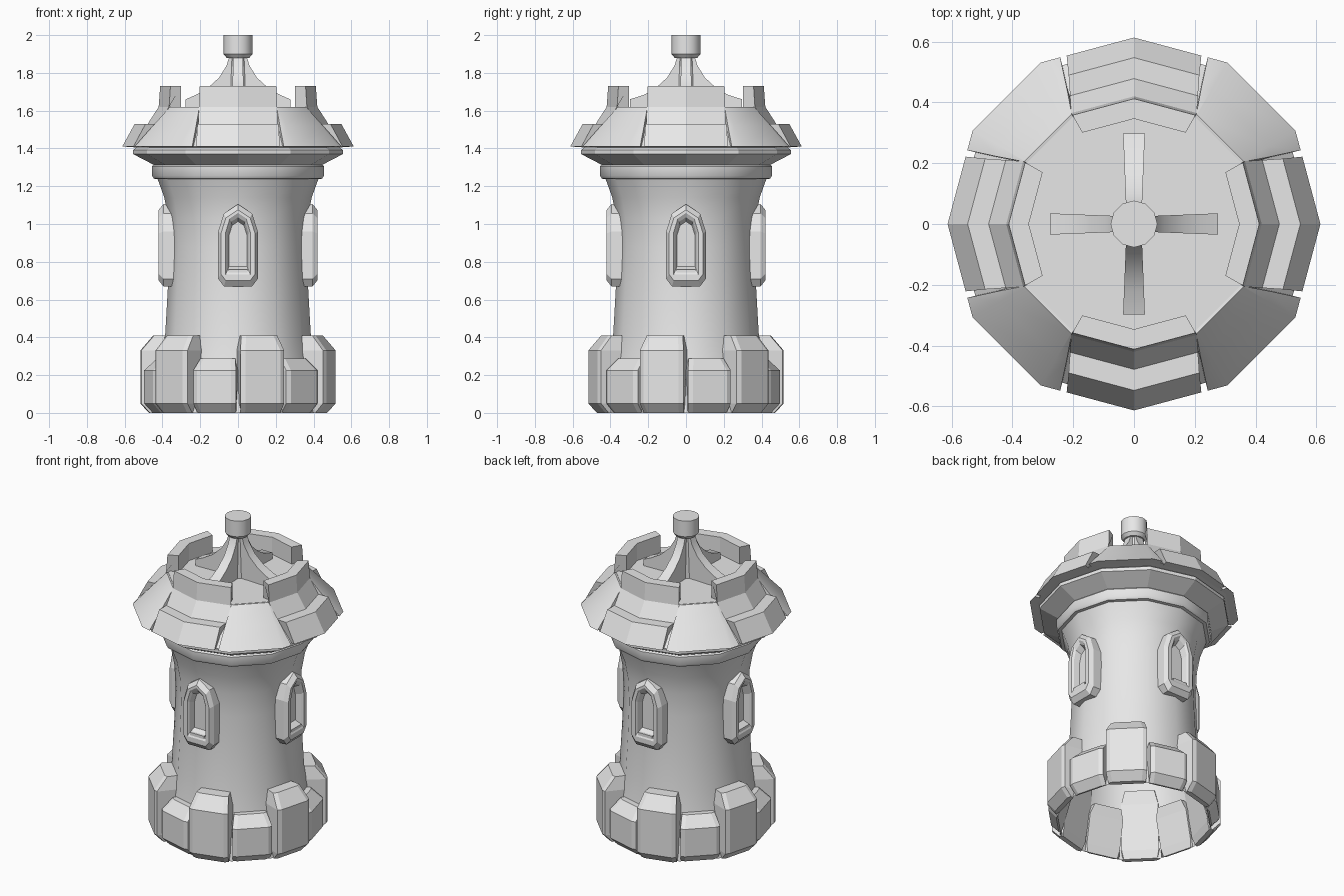
import bpy, bmesh
from math import sin, cos, radians, pi
from mathutils import Matrix, Vector

cube = bpy.data.objects.get("Cube")
if cube:
    bpy.data.objects.remove(cube, do_unlink=True)

stone = bpy.data.materials.new("pale_stone")
stone.use_nodes = True
stone.diffuse_color = (0.8, 0.8, 0.8, 1)
stone.node_tree.nodes["Principled BSDF"].inputs["Base Color"].default_value = (0.8, 0.8, 0.8, 1)

SIDES = 12


def finish(name, bm, turn=0, smooth=None, closed=True):
    """Turn a bmesh into an object rotated about z by turn degrees."""
    bmesh.ops.rotate(bm, verts=bm.verts, cent=(0, 0, 0),
                     matrix=Matrix.Rotation(radians(turn), 3, 'Z'))
    if closed:
        bmesh.ops.recalc_face_normals(bm, faces=bm.faces)
    mesh = bpy.data.meshes.new(name)
    bm.to_mesh(mesh)
    bm.free()
    mesh.materials.append(stone)
    obj = bpy.data.objects.new(name, mesh)
    bpy.context.collection.objects.link(obj)
    if smooth:
        bpy.ops.object.select_all(action='DESELECT')
        obj.select_set(True)
        bpy.context.view_layer.objects.active = obj
        bpy.ops.object.shade_smooth_by_angle(angle=radians(smooth))
    return obj


def skin(rows, around=False, along=False, caps=False, ends=False):
    """Bridge rows of points; optionally wrap each way and cap the openings."""
    bm = bmesh.new()
    grid = [[bm.verts.new(p) for p in row] for row in rows]
    n, m = len(grid), len(grid[0])
    for i in range(n if along else n - 1):
        for j in range(m if around else m - 1):
            a, b = grid[i], grid[(i + 1) % n]
            k = (j + 1) % m
            bm.faces.new((a[j], a[k], b[k], b[j]))
    if caps:    # sides of a profile loop
        bm.faces.new([r[0] for r in grid])
        bm.faces.new([r[-1] for r in grid])
    if ends == "both":
        bm.faces.new(grid[0])
    if ends:
        bm.faces.new(grid[-1])
    return bm


def lathe(name, profile, smooth=None, ends=False):
    rows = [[(r * cos(2 * pi * k / SIDES), r * sin(2 * pi * k / SIDES), z)
             for k in range(SIDES)] for r, z in profile]
    return finish(name, skin(rows, around=True, ends=ends), smooth=smooth, closed=bool(ends))


def on_ring(r, degrees, z):
    """Point on a twelve-sided ring of corner radius r."""
    rad = r * cos(radians(15)) / cos(radians(degrees % 30 - 15))
    return Vector((rad * cos(radians(degrees)), rad * sin(radians(degrees)), z))


# Tower wall, open below, with its collar
lathe("tower_wall", [(0.455, 0), (0.41, 0.25), (0.385, 0.42), (0.372, 0.65), (0.363, 0.88),
                     (0.37, 1.03), (0.39, 1.14), (0.43, 1.25)], smooth=35)
lathe("collar", [(0.40, 1.235), (0.445, 1.24), (0.455, 1.255), (0.455, 1.305), (0.44, 1.32)],
      smooth=35, ends="both")
# Overhanging ring and roof core with the flat deck
lathe("overhang_ring", [(0.44, 1.31), (0.555, 1.37), (0.555, 1.392), (0.53, 1.41)], ends="both")
lathe("roof_core", [(0.5, 1.40), (0.585, 1.41), (0.47, 1.52), (0.41, 1.6), (0.405, 1.62)],
      ends="both")

# Battlements: (radius, height, half angle)
merlon = [(0.613, 1.41, 21.8), (0.547, 1.53, 23.7), (0.478, 1.53, 26.5), (0.42, 1.62, 29.5),
          (0.412, 1.73, 29.5), (0.346, 1.73, 29.5), (0.346, 1.6, 29.5), (0.5, 1.405, 23)]
slope = [(0.613, 1.41, 21.1), (0.51, 1.52, 18.8), (0.415, 1.62, 15.4),
         (0.36, 1.61, 15.4), (0.5, 1.405, 19)]
for k, side in enumerate(("left", "back", "right", "front")):
    rows = [[on_ring(r, a, z) for a in (-t, 0, t)] for r, z, t in merlon]
    finish(side + "_merlon", skin(rows, along=True, caps=True), 90 * k)
    rows = [[on_ring(r, 45 + a, z) for a in (-t, -15, 15, t)] for r, z, t in slope]
    finish(f"roof_slope_{k + 1}", skin(rows, along=True, caps=True), 90 * k, smooth=28)

# Foot blocks, alternately short and tall
for k in range(SIDES):
    reach, top, shoulder, half = (0.51, 0.41, 0.33, 0.108) if k % 2 else (0.49, 0.287, 0.225, 0.105)
    levels = [(reach - 0.045, 0, half * 0.9, 0.435), (reach, 0.05, half, 0.42),
              (reach, shoulder, half, 0.375), (reach - 0.065, top, half * 0.8, 0.355)]
    rows = []
    for out, z, w, inner in levels:
        c = 0.012
        rows.append([(inner, -w, z), (out - c, -w - c, z), (out, -w + c, z),
                     (out, w - c, z), (out - c, w + c, z), (inner, w, z)])
    finish(f"foot_block_{k + 1}", skin(rows, around=True, ends="both"), 15 + 30 * k)

# Arched windows: nested outlines from wall to frame face to recessed pane
half_arch = [(0.075, -0.22), (0.105, -0.18), (0.105, 0.07), (0.075, 0.165)]
arch = half_arch + [(0, 0.215)] + [(-x, z) for x, z in reversed(half_arch)]
opening = [(0.058, -0.14), (0.058, -0.139), (0.058, 0.06), (0.038, 0.125)]
opening = opening + [(0, 0.15)] + [(-x, z) for x, z in reversed(opening)]
for k, side in enumerate(("left", "back", "right", "front")):
    rings = [(arch, 0.32, 1), (arch, 0.395, 1), (arch, 0.42, 0.86),
             (opening, 0.42, 1.12), (opening, 0.408, 0.97), (opening, 0.372, 0.82)]
    rows = [[(d, x * s, 0.89 + z * s) for x, z in shape] for shape, d, s in rings]
    finish(side + "_window", skin(rows, around=True, ends="both"), 90 * k)
    # Sill
    bm = bmesh.new()
    bmesh.ops.create_cube(bm, size=1, matrix=Matrix.Translation((0.39, 0, 0.75))
                          @ Matrix.Diagonal((0.05, 0.1, 0.02, 1)))
    finish(side + "_window_sill", bm, 90 * k)

# Spire: four curved fins round a post, topped by a finial
fin = [(0.045, 1.89), (0.06, 1.84), (0.10, 1.775), (0.16, 1.72), (0.22, 1.685), (1, 1.66)]
for k, side in enumerate(("left", "back", "right", "front")):
    tip = 0.297 if k % 2 else 0.277
    rows = []
    for r, z in fin + [(1, 1.615), (0, 1.615), (0, 1.89)]:
        r = min(r, tip)
        w = 0.024 + 0.04 * r
        rows.append([(r, -w, z), (r, w, z)])
    finish(side + "_spire_fin", skin(rows, along=True, caps=True), 90 * k, smooth=28)
lathe("spire_post", [(0.05, 1.61), (0.042, 1.89)], ends="both")
lathe("finial", [(0.06, 1.88), (0.077, 1.9), (0.077, 2.0)], smooth=35, ends="both")
